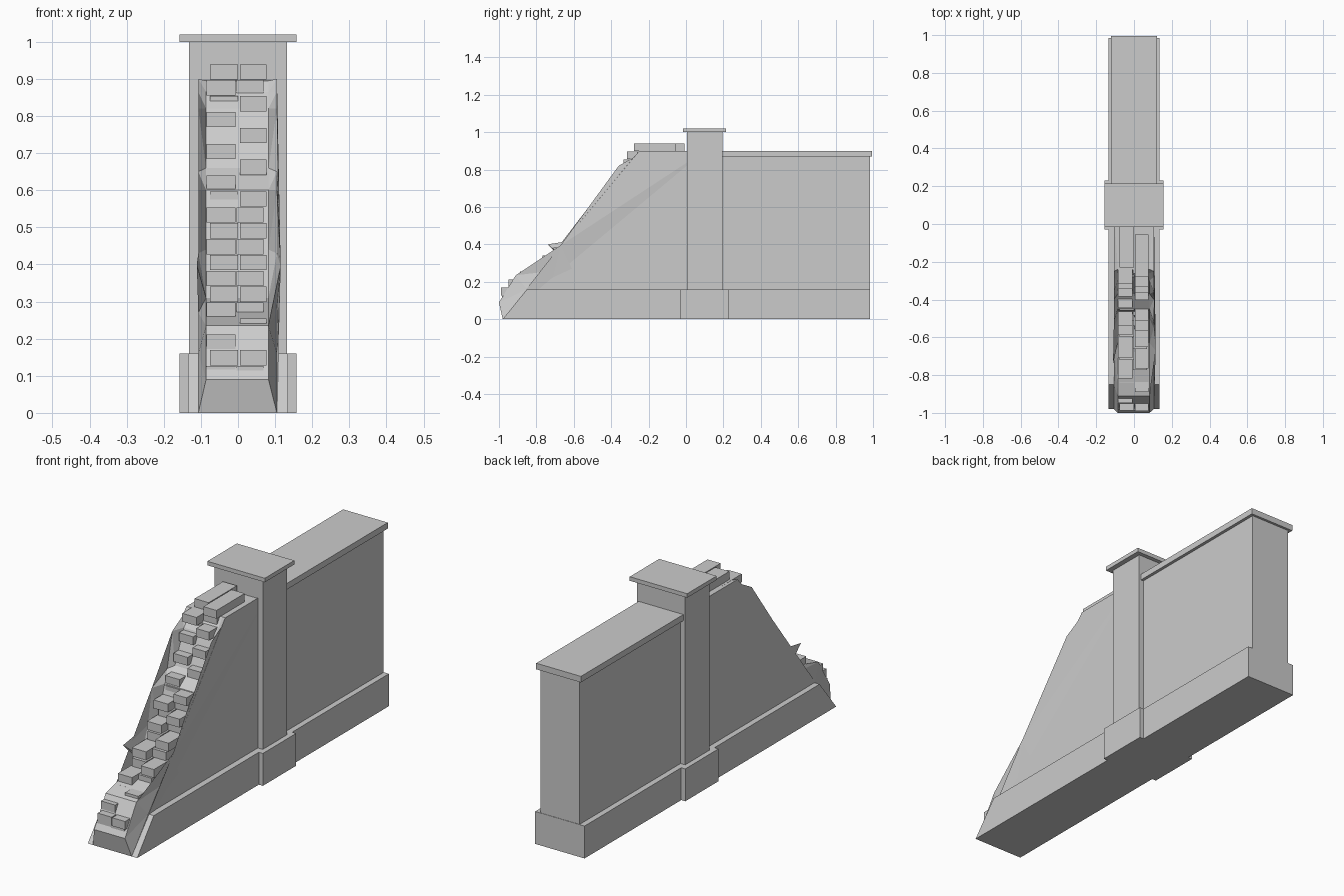
import bpy, bmesh, random

if "Cube" in bpy.data.objects:
    bpy.data.objects.remove(bpy.data.objects["Cube"])

random.seed(4)


def finish(bm, name):
    bmesh.ops.recalc_face_normals(bm, faces=bm.faces)
    mesh = bpy.data.meshes.new(name)
    bm.to_mesh(mesh)
    bm.free()
    obj = bpy.data.objects.new(name, mesh)
    bpy.context.collection.objects.link(obj)
    return obj


def add_box(bm, x0, x1, y0, y1, z0, z1):
    verts = bmesh.ops.create_cube(bm, size=1)["verts"]
    for v in verts:
        v.co.x = x1 if v.co.x > 0 else x0
        v.co.y = y1 if v.co.y > 0 else y0
        v.co.z = z1 if v.co.z > 0 else z0


def box(name, *bounds):
    bm = bmesh.new()
    add_box(bm, *bounds)
    return finish(bm, name)


def loft(name, sections):
    """Join matching (x, y, z) outlines into one closed solid."""
    bm = bmesh.new()
    rings = [[bm.verts.new(p) for p in s] for s in sections]
    n = len(rings[0])
    for a, b in zip(rings, rings[1:]):
        for i in range(n):
            j = (i + 1) % n
            bm.faces.new((a[i], a[j], b[j], b[i]))
    bm.faces.new(rings[0])
    bm.faces.new(rings[-1])
    bmesh.ops.triangulate(bm, faces=bm.faces, ngon_method='EAR_CLIP')
    return finish(bm, name)


def at_x(x, profile):
    return [(x, y, z) for y, z in profile]


# Intact wall half with its coping
box("intact_wall", -0.107, 0.107, 0.1, 0.983, 0, 0.875)
box("wall_coping", -0.122, 0.122, 0.1, 0.995, 0.87, 0.90)

# Plinth with a sloped broken end
plinth = [(-0.98, 0), (-0.85, 0.16), (0.985, 0.16), (0.985, 0)]
loft("plinth", [at_x(-0.135, plinth), at_x(0.135, plinth)])

# Pillar
box("pillar", -0.132, 0.132, 0.005, 0.195, 0, 1.0)
box("pillar_base", -0.157, 0.157, -0.03, 0.23, 0, 0.16)
box("pillar_cap", -0.157, 0.157, -0.015, 0.215, 1.0, 1.02)

# Ruined wall half: jagged outer skins joined to a stepped core
back = [(0.1, 0.9), (0.1, 0)]
outer = [(-0.98, 0), (-0.85, 0.16), (-0.61, 0.27), (-0.67, 0.395), (-0.55, 0.43),
         (-0.52, 0.60), (-0.40, 0.65), (-0.36, 0.82), (-0.28, 0.865), (-0.25, 0.9)] + back
core = [(-0.98, 0), (-1.0, 0.09), (-0.91, 0.235), (-0.63, 0.31), (-0.50, 0.44),
        (-0.45, 0.60), (-0.37, 0.66), (-0.30, 0.82), (-0.26, 0.865), (-0.24, 0.895)] + back
left = at_x(-0.107, outer)
left[3] = (-0.111, -0.74, 0.40)
right = at_x(0.105, outer)
right[3] = (0.115, -0.67, 0.395)
loft("ruined_wall", [left, at_x(-0.086, core), at_x(0.082, core), right])

# Exposed bricks: two columns stepping up the break
steps = [(0.12, -0.985), (0.165, -0.995), (0.24, -0.92), (0.27, -0.86), (0.36, -0.75),
         (0.46, -0.60), (0.60, -0.51), (0.65, -0.43), (0.82, -0.345), (0.88, -0.33),
         (0.95, -0.275)]


def front_at(z):
    for (z0, y0), (z1, y1) in zip(steps, steps[1:]):
        if z <= z1:
            return y0 + (y1 - y0) * (z - z0) / (z1 - z0)
    return steps[-1][1]


bm = bmesh.new()
for i in range(20):
    z = 0.085 + 0.0428 * i
    shift = 0.009 * (i % 2)
    for side, (x0, x1) in enumerate(((-0.085, -0.007), (-0.004, 0.069))):
        y = front_at(z + 0.04)
        y += 0.055 if (i + side) % 2 and i > 1 else random.uniform(0, 0.012)
        length = 0.22 if i == 19 else 0.16
        add_box(bm, x0 + shift, x1 + shift * 0.8, y, y + length, z, z + 0.041)
finish(bm, "broken_bricks")
